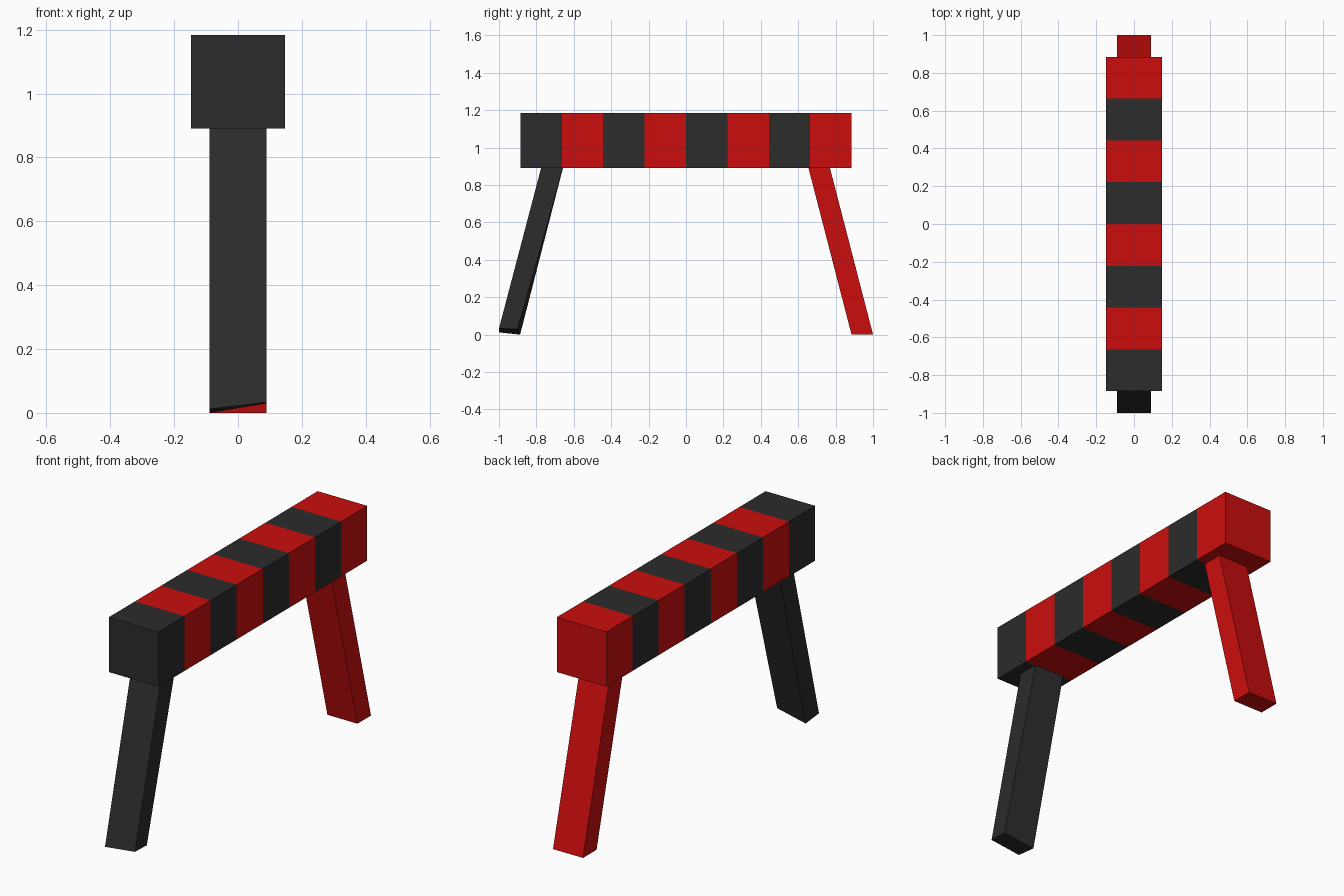
import bpy, bmesh

if "Cube" in bpy.data.objects:
    bpy.data.objects.remove(bpy.data.objects["Cube"])


def material(name, rgb):
    m = bpy.data.materials.new(name)
    m.diffuse_color = (*rgb, 1)
    m.use_nodes = True
    m.node_tree.nodes["Principled BSDF"].inputs["Base Color"].default_value = m.diffuse_color
    return m


BLACK = material("black_paint", (0.025, 0.025, 0.025))
RED = material("red_paint", (0.6, 0.004, 0.004))


def finish(bm, name, mats):
    bmesh.ops.recalc_face_normals(bm, faces=bm.faces)
    mesh = bpy.data.meshes.new(name)
    bm.to_mesh(mesh)
    bm.free()
    for m in mats:
        mesh.materials.append(m)
    obj = bpy.data.objects.new(name, mesh)
    bpy.context.collection.objects.link(obj)
    return obj


# Striped crossbar: one box, sliced along y, alternate slices painted red
HALF_LEN, HALF_W, LOW, HIGH, STRIPES = 0.885, 0.147, 0.89, 1.184, 8
step = 2 * HALF_LEN / STRIPES
bm = bmesh.new()
bmesh.ops.create_cube(bm, size=1)
bmesh.ops.scale(bm, verts=bm.verts, vec=(2 * HALF_W, 2 * HALF_LEN, HIGH - LOW))
bmesh.ops.translate(bm, verts=bm.verts, vec=(0, 0, (LOW + HIGH) / 2))
for i in range(1, STRIPES):
    bmesh.ops.bisect_plane(bm, geom=bm.verts[:] + bm.edges[:] + bm.faces[:],
                           plane_co=(0, -HALF_LEN + i * step, 0), plane_no=(0, 1, 0))
for f in bm.faces:
    i = int((f.calc_center_median().y + HALF_LEN) / step)
    f.material_index = min(i, STRIPES - 1) % 2
finish(bm, "striped_crossbar", [BLACK, RED])


# Splayed legs: a quad foot joined to a quad top, each corner ordered around the leg
def leg(name, foot, top, mat):
    bm = bmesh.new()
    a = [bm.verts.new(p) for p in foot]
    b = [bm.verts.new(p) for p in top]
    bm.faces.new(a)
    bm.faces.new(b)
    for i in range(4):
        j = (i + 1) % 4
        bm.faces.new((a[i], a[j], b[j], b[i]))
    finish(bm, name, [mat])


def rect(y0, y1, z, w=0.089):
    return [(-w, y0, z), (w, y0, z), (w, y1, z), (-w, y1, z)]


leg("back_leg", rect(1.0, 0.885, 0), rect(0.77, 0.655, LOW), RED)

# The front foot is cut slightly crooked
crooked_foot = [(-0.089, -1.0, 0.012), (0.089, -1.0, 0.033),
                (0.089, -0.9, 0.03), (-0.089, -0.887, 0.0)]
leg("front_leg", crooked_foot, rect(-0.775, -0.658, LOW), BLACK)
